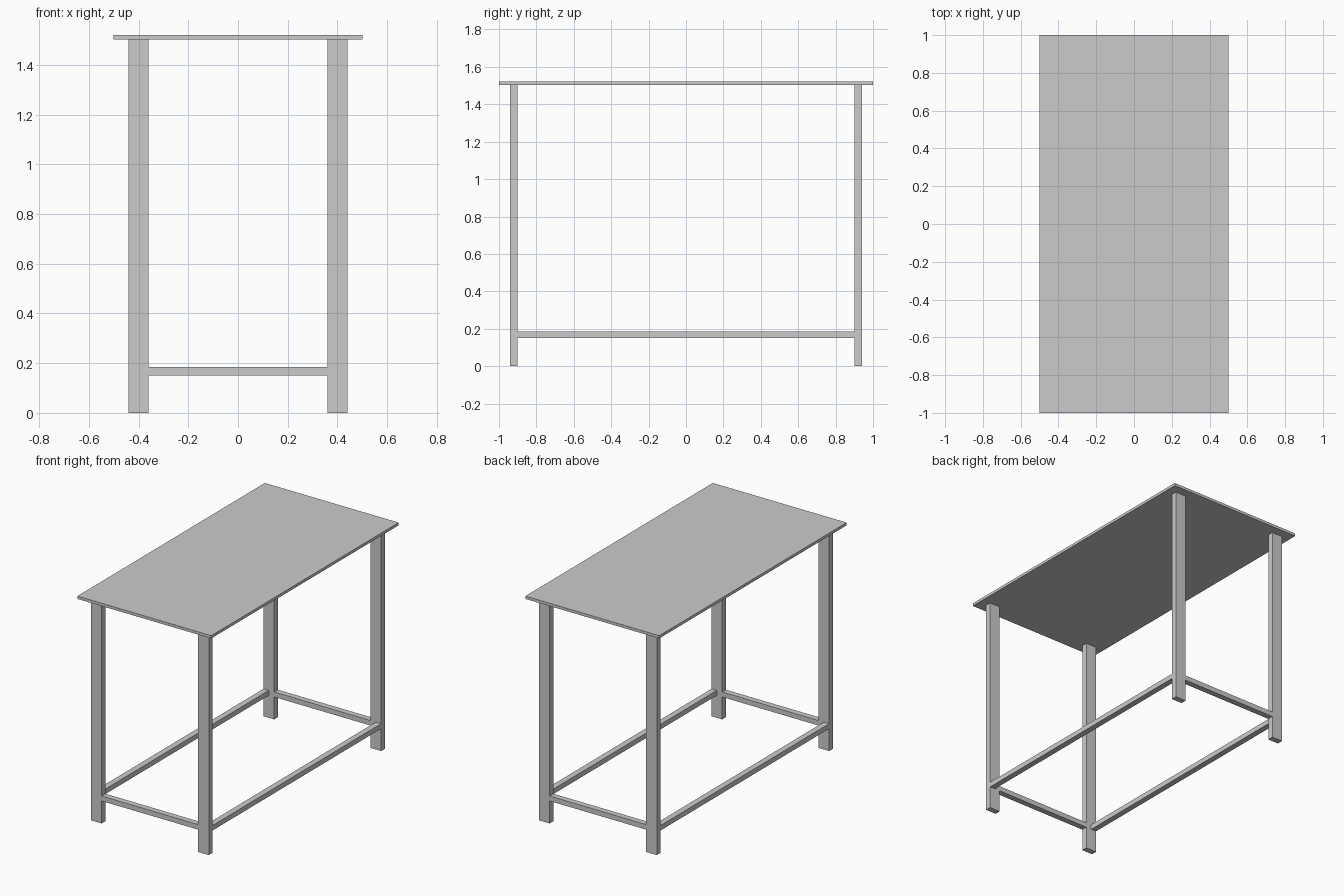
import bpy

if "Cube" in bpy.data.objects:
    bpy.data.objects.remove(bpy.data.objects["Cube"])


def box(name, x, y, z):
    """Box from (min, max) ranges on each axis."""
    bpy.ops.mesh.primitive_cube_add(size=1, location=[sum(r) / 2 for r in (x, y, z)])
    ob = bpy.context.object
    ob.name = name
    ob.scale = [r[1] - r[0] for r in (x, y, z)]
    bpy.ops.object.transform_apply(location=False, rotation=False, scale=True)
    return ob


def span(side, inner, outer):
    """Range between inner and outer, mirrored when side is -1."""
    return sorted((side * inner, side * outer))


LEG_X = (0.36, 0.44)
LEG_Y = (0.90, 0.94)
BAR_Z = (0.151, 0.185)
LEG_TOP = 1.502

# Table top
box("table_top", (-0.5, 0.5), (-1, 1), (LEG_TOP, 1.521))

# Four flat legs
for sx, xn in ((-1, "left"), (1, "right")):
    for sy, yn in ((-1, "front"), (1, "back")):
        box(f"{yn}_{xn}_leg", span(sx, *LEG_X), span(sy, *LEG_Y), (0, LEG_TOP))

# Long side stretchers, flush with the outer leg faces
for sx, xn in ((-1, "left"), (1, "right")):
    box(f"{xn}_stretcher", span(sx, 0.40, 0.44), (-0.90, 0.90), BAR_Z)

# Short end stretchers
for sy, yn in ((-1, "front"), (1, "back")):
    box(f"{yn}_stretcher", (-0.36, 0.36), span(sy, *LEG_Y), BAR_Z)
